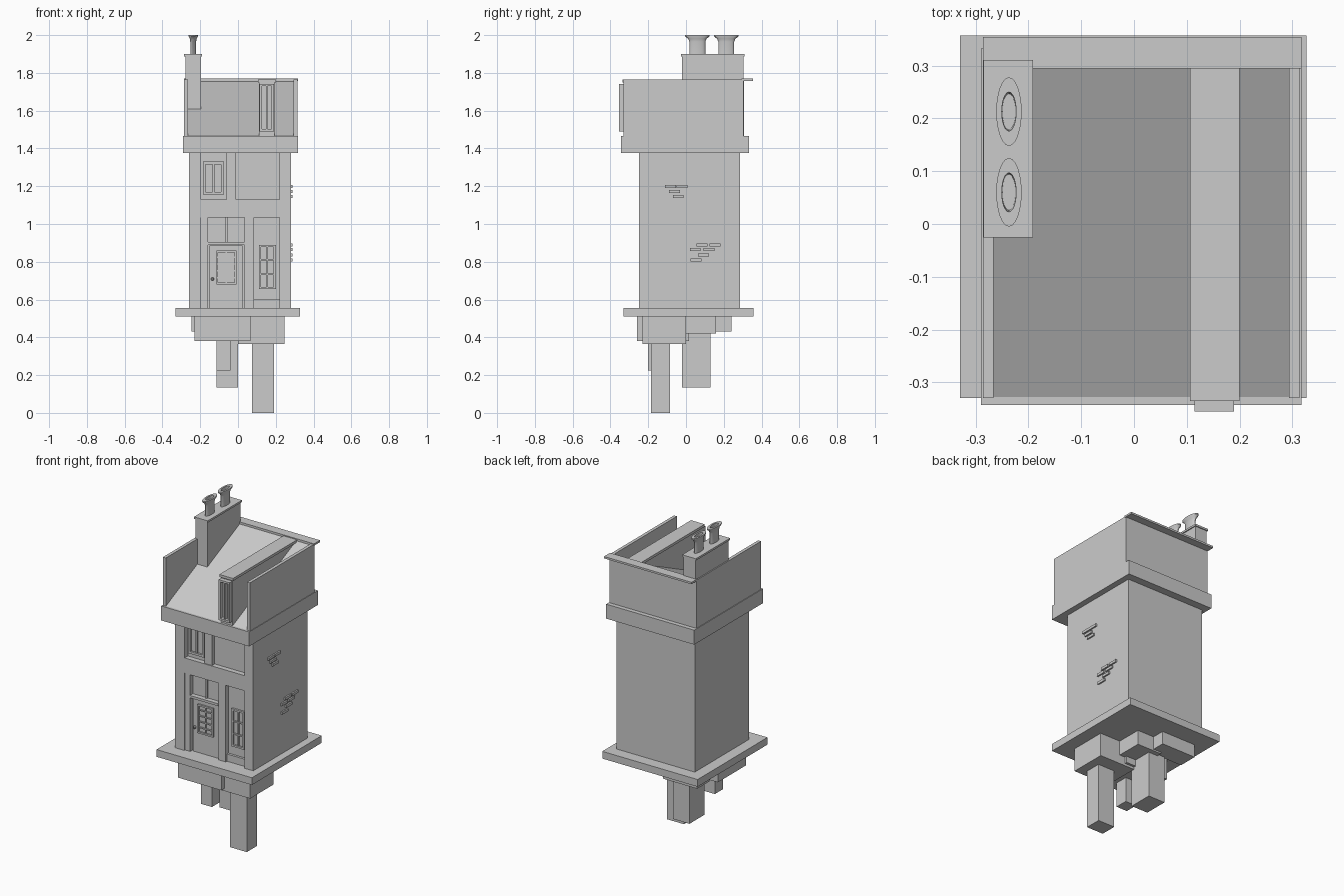
import bpy, bmesh, math

if "Cube" in bpy.data.objects:
    bpy.data.objects.remove(bpy.data.objects["Cube"])


def mesh_object(name, bm):
    bmesh.ops.recalc_face_normals(bm, faces=bm.faces)
    me = bpy.data.meshes.new(name)
    bm.to_mesh(me)
    bm.free()
    ob = bpy.data.objects.new(name, me)
    bpy.context.collection.objects.link(ob)
    return ob


def box(name, x0, x1, y0, y1, z0, z1):
    bm = bmesh.new()
    bmesh.ops.create_cube(bm, size=1)
    for v in bm.verts:
        v.co = (x1 if v.co.x > 0 else x0,
                y1 if v.co.y > 0 else y0,
                z1 if v.co.z > 0 else z0)
    return mesh_object(name, bm)


def prism(name, x0, x1, profile):
    # extrude a (y, z) outline along x
    bm = bmesh.new()
    face = bm.faces.new([bm.verts.new((x0, y, z)) for y, z in profile])
    ext = bmesh.ops.extrude_face_region(bm, geom=[face])
    for v in ext["geom"]:
        if isinstance(v, bmesh.types.BMVert):
            v.co.x = x1
    return mesh_object(name, bm)


def lathe(name, cx, cy, profile, squash=1.0, n=24):
    # turned shape about a vertical axis, squashed in x
    bm = bmesh.new()
    rings = [[bm.verts.new((cx + squash * r * math.cos(2 * math.pi * i / n),
                            cy + r * math.sin(2 * math.pi * i / n), z))
              for i in range(n)] for r, z in profile]
    for a, b in zip(rings, rings[1:]):
        for i in range(n):
            j = (i + 1) % n
            bm.faces.new((a[i], a[j], b[j], b[i]))
    bm.faces.new(rings[0])
    bm.faces.new(rings[-1])
    ob = mesh_object(name, bm)
    bpy.context.view_layer.objects.active = ob
    ob.select_set(True)
    bpy.ops.object.shade_smooth_by_angle(angle=math.radians(35))
    ob.select_set(False)
    return ob


def window(name, x0, x1, z0, z1, y, t, cols, rows, depth=0.012):
    # frame rails, then glazing bars
    yb = y + depth
    box(name + "_sill", x0, x1, y, yb, z0, z0 + t)
    box(name + "_head", x0, x1, y, yb, z1 - t, z1)
    for side, x in (("left", x0), ("right", x1 - t)):
        box(f"{name}_{side}_jamb", x, x + t, y, yb, z0 + t, z1 - t)
    b = t * 0.35
    for i in range(1, cols):
        x = x0 + (x1 - x0) * i / cols
        box(f"{name}_mullion_{i}", x - b, x + b, y + 0.003, yb, z0 + t, z1 - t)
    for i in range(1, rows):
        z = z0 + (z1 - z0) * i / rows
        box(f"{name}_bar_{i}", x0 + t, x1 - t, y + 0.003, yb, z - b, z + b)


# platform and the blocks and legs hanging below it
box("platform", -0.33, 0.327, -0.33, 0.357, 0.51, 0.555)
box("front_right_block", 0.0, 0.245, -0.23, 0.0, 0.365, 0.51)
box("front_left_block", -0.23, 0.067, -0.26, 0.015, 0.38, 0.51)
box("middle_block", -0.065, 0.105, -0.03, 0.16, 0.42, 0.51)
box("rear_block", -0.245, -0.01, 0.12, 0.24, 0.43, 0.51)
box("long_leg", 0.075, 0.19, -0.185, -0.085, 0.0, 0.365)
box("short_leg", -0.115, -0.04, -0.2, -0.12, 0.225, 0.38)
box("rear_leg", -0.115, 0.0, -0.02, 0.13, 0.135, 0.44)

# house body with a recessed front
F, R = -0.25, -0.215
box("house_body", -0.26, 0.28, R, 0.285, 0.555, 1.375)
box("left_pillar", -0.26, -0.195, F, R, 0.555, 1.375)
box("right_pillar", 0.22, 0.28, F, R, 0.555, 1.375)
box("floor_beam", -0.195, 0.22, F + 0.003, R, 1.035, 1.13)
box("upper_post", -0.06, -0.01, F + 0.008, R, 1.13, 1.375)
box("door_right_post", 0.035, 0.085, F + 0.008, R, 0.555, 1.035)
box("door_left_post", -0.195, -0.16, F + 0.008, R, 0.555, 1.035)
box("window_lower_panel", 0.085, 0.22, F + 0.02, R, 0.555, 0.6)
window("upper_window", -0.185, -0.075, 1.155, 1.33, R - 0.012, 0.014, 2, 1)
window("lower_window", 0.112, 0.2, 0.655, 0.89, R - 0.012, 0.011, 2, 3)

# door
box("door_lintel", -0.16, 0.035, F + 0.005, R, 0.89, 0.905)
box("transom_bar", -0.066, -0.056, F + 0.025, R, 0.905, 1.035)
box("door", -0.15, 0.025, R - 0.012, R, 0.555, 0.885)
window("door_window", -0.115, -0.008, 0.68, 0.86, R - 0.022, 0.01, 2, 5)
lathe("door_handle", -0.135, R - 0.018,
      [(0.003, 0.7), (0.008, 0.704), (0.008, 0.714), (0.003, 0.718)], n=10)

# raised bricks on the right wall: (y, z)
bricks = [(0.055, 0.88), (0.125, 0.88), (0.02, 0.856), (0.092, 0.856),
          (0.064, 0.829), (0.025, 0.802),
          (-0.11, 1.19), (-0.05, 1.19), (-0.09, 1.164), (-0.07, 1.138)]
for i, (y, z) in enumerate(bricks):
    box(f"brick_{i}", 0.275, 0.289, y, y + 0.058, z, z + 0.016)

# cornice, sloping roof and parapets
box("cornice", -0.29, 0.317, -0.343, 0.333, 1.375, 1.465)
prism("roof_slope", -0.27, 0.3,
      [(-0.33, 1.464), (0.3, 1.464), (0.3, 1.757)])
for name, x in (("left", -0.286), ("right", 0.294)):
    box(name + "_parapet", x, x + 0.02, -0.33, 0.305, 1.465, 1.765)
box("back_wall", -0.27, 0.3, 0.297, 0.306, 1.465, 1.76)
box("ridge_board", -0.286, 0.317, 0.295, 0.354, 1.758, 1.77)

# dormer with its front window
box("dormer", 0.112, 0.193, -0.328, 0.295, 1.465, 1.75)
box("dormer_roof", 0.106, 0.2, -0.335, 0.3, 1.748, 1.764)
window("dormer_window", 0.115, 0.19, 1.49, 1.742, -0.355, 0.012, 2, 1, 0.027)

# chimney and flared oval pots
box("chimney", -0.279, -0.197, -0.02, 0.305, 1.6, 1.89)
box("chimney_cap", -0.285, -0.191, -0.026, 0.311, 1.888, 1.9)
for i, y in enumerate((0.06, 0.213)):
    lathe(f"chimney_pot_{i}", -0.237, y,
          [(0.042, 1.895), (0.042, 1.965), (0.048, 1.98), (0.065, 1.993),
           (0.065, 2.0), (0.037, 2.0), (0.034, 1.93)], squash=0.37)
